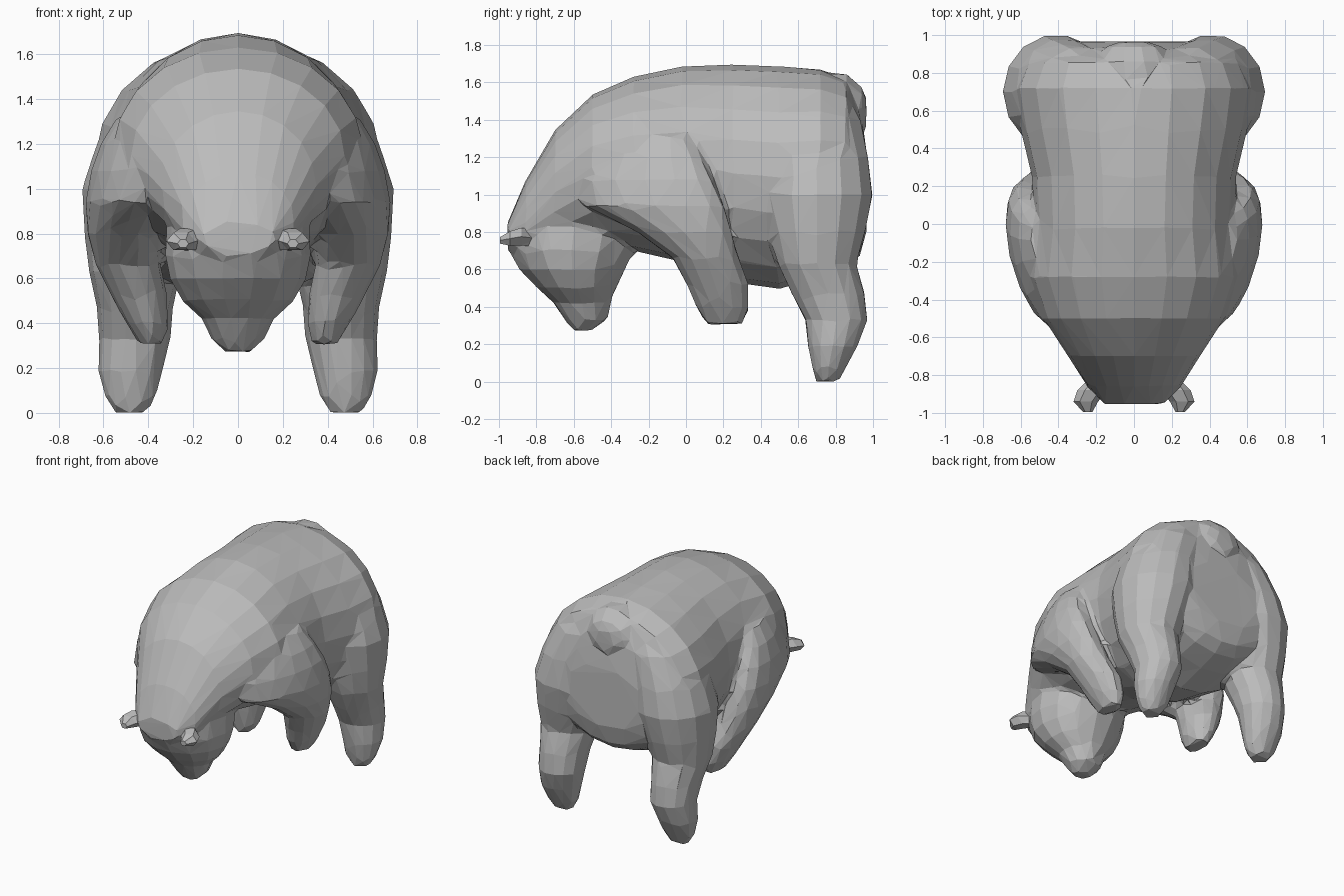
import bpy, bmesh, math
from mathutils import Vector

old = bpy.data.objects.get("Cube")
if old:
    bpy.data.objects.remove(old, do_unlink=True)

fur = bpy.data.materials.new("plain_grey")
fur.use_nodes = True
GREY = (0.5, 0.5, 0.5, 1)
fur.diffuse_color = GREY
fur.node_tree.nodes["Principled BSDF"].inputs["Base Color"].default_value = GREY


def loft(bm, rings, axis, sides, side=1):
    """Skin elliptical rings (centre, two half sizes, optional slant) along y or z."""
    loops = []
    for c, a, b, *slant in rings:
        loop = []
        for k in range(sides):
            t = 2 * math.pi * k / sides
            u, v = a * math.cos(t), b * math.sin(t)
            off = Vector((u, 0, v)) if axis == "y" else Vector((u + sum(slant) * v, v, 0))
            p = Vector(c) + off
            p.x *= side
            loop.append(bm.verts.new(p))
        loops.append(loop)
    faces = [bm.faces.new(loops[0]), bm.faces.new(loops[-1])]
    for lo, hi in zip(loops, loops[1:]):
        for k in range(sides):
            n = (k + 1) % sides
            faces.append(bm.faces.new((lo[k], lo[n], hi[n], hi[k])))
    bmesh.ops.recalc_face_normals(bm, faces=faces)
    bmesh.ops.triangulate(bm, faces=faces)


def finish(name, bm):
    me = bpy.data.meshes.new(name)
    bm.to_mesh(me)
    bm.free()
    me.materials.append(fur)
    ob = bpy.data.objects.new(name, me)
    bpy.context.collection.objects.link(ob)
    return ob


body = bmesh.new()

# Torso: y, half width, top, bottom
torso = [(-.955, .16, .85, .70), (-.86, .25, 1.07, .62), (-.7, .35, 1.345, .68),
         (-.5, .48, 1.535, .74), (-.28, .56, 1.63, .70), (-.02, .53, 1.685, .64),
         (.25, .54, 1.695, .53), (.5, .60, 1.685, .495), (.72, .64, 1.67, .56),
         (.86, .58, 1.62, .61), (.93, .46, 1.46, .67), (.965, .32, 1.24, .80)]
loft(body, [((0, y, (t + b) / 2), w, (t - b) / 2) for y, w, t, b in torso], "y", 20)

# Drooping head with a short muzzle: z, y front, y back, half width
head = [(.27, -.60, -.51, .06), (.33, -.65, -.42, .12), (.42, -.71, -.40, .16),
        (.50, -.80, -.37, .25), (.60, -.90, -.32, .305), (.70, -.95, -.27, .325),
        (.80, -.95, -.25, .32), (.95, -.90, -.2, .30)]
loft(body, [((0, (f + b) / 2, z), w, (b - f) / 2) for z, f, b, w in head], "z", 14)

# Stub tail
loft(body, [((0, .72, 1.55), .20, .11), ((0, .86, 1.52), .18, .13),
            ((0, .94, 1.47), .15, .11), ((0, .965, 1.44), .08, .08)], "y", 10)

# Front legs, swept back and inwards from a slanted shoulder
front_leg = [((.385, .21, .305), .055, .10), ((.405, .195, .40), .095, .145),
             ((.44, .17, .52), .125, .17), ((.49, .105, .66), .145, .18, .05),
             ((.515, -.01, .80), .155, .26, .15), ((.50, -.17, .94), .16, .38, .22),
             ((.475, -.22, 1.08), .15, .37, .28), ((.46, -.20, 1.2), .13, .29, .28),
             ((.44, -.15, 1.32), .09, .17, .25)]

# Hind legs with broad haunches
hind_leg = [((.48, .755, 0), .07, .06), ((.48, .765, .07), .115, .09),
            ((.48, .785, .19), .145, .135), ((.46, .805, .33), .16, .17),
            ((.46, .76, .47), .17, .20), ((.46, .70, .63), .205, .215),
            ((.44, .70, .80), .245, .265), ((.41, .70, 1.0), .285, .305),
            ((.37, .70, 1.2), .26, .28), ((.29, .70, 1.4), .22, .24),
            ((.20, .70, 1.52), .16, .18)]
for side in (1, -1):
    loft(body, front_leg, "z", 14, side)
    loft(body, hind_leg, "z", 14, side)

# Fuse the parts into one faceted skin
skin = finish("body", body)
fuse = skin.modifiers.new("fuse", "REMESH")
fuse.mode = "VOXEL"
fuse.voxel_size = .02
relax = skin.modifiers.new("relax", "SMOOTH")
relax.factor = .5
relax.iterations = 5
facet = skin.modifiers.new("facet", "DECIMATE")
facet.ratio = .022

# Small pointed ears
for label, side in (("left_ear", 1), ("right_ear", -1)):
    ear = bmesh.new()
    loft(ear, [((.17, -.80, .765), .05, .05), ((.22, -.88, .775), .08, .055),
               ((.255, -.94, .765), .065, .045), ((.245, -.995, .755), .025, .02)],
         "y", 6, side)
    finish(label, ear)
